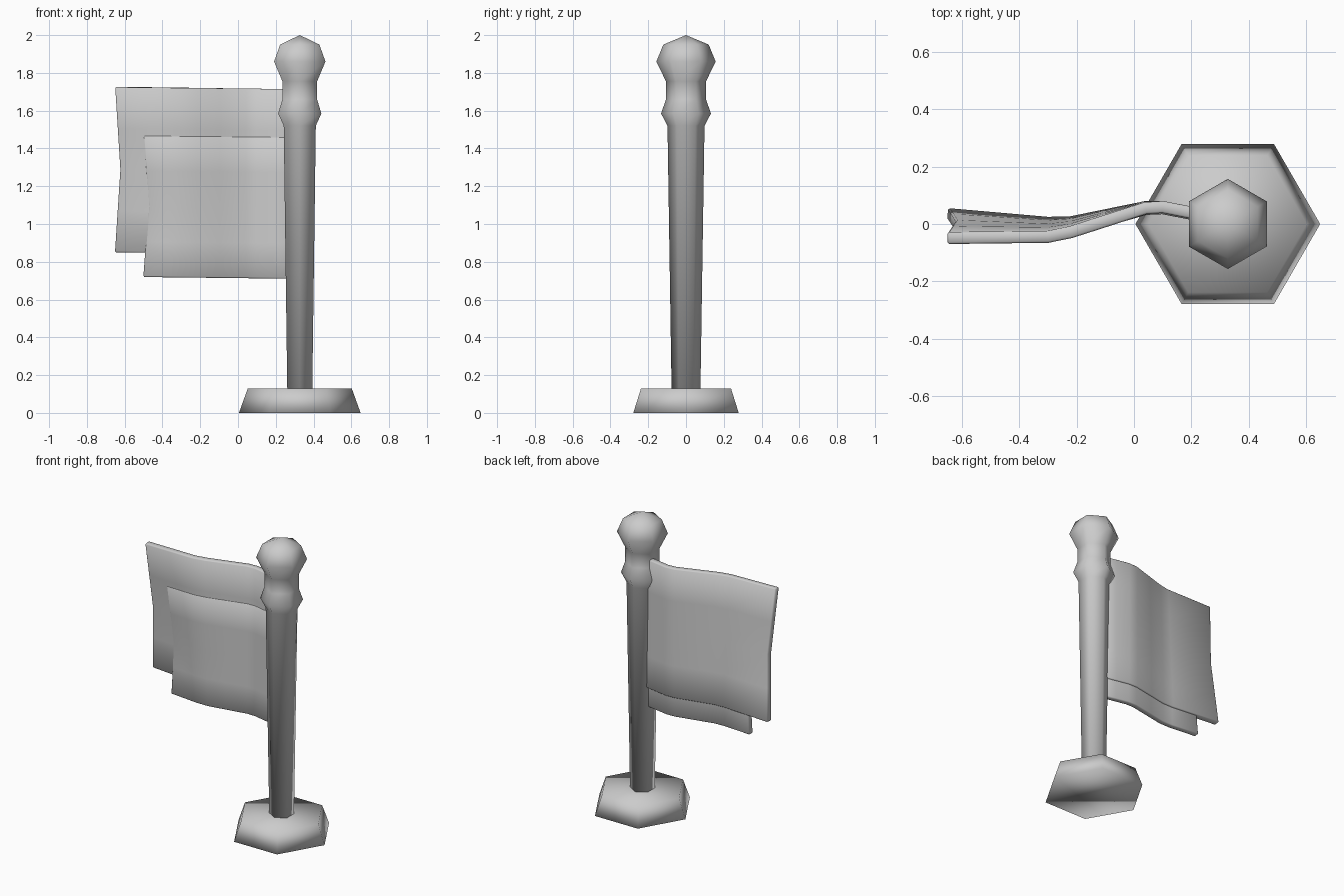
import bpy, bmesh, math

cube = bpy.data.objects.get("Cube")
if cube:
    bpy.data.objects.remove(cube, do_unlink=True)

POLE_X = 0.327

grey = bpy.data.materials.new("plain grey")
grey.use_nodes = True
GREY = (0.6, 0.6, 0.6, 1)
grey.diffuse_color = GREY
grey.node_tree.nodes["Principled BSDF"].inputs["Base Color"].default_value = GREY


def add_object(name, bm):
    bmesh.ops.recalc_face_normals(bm, faces=bm.faces)
    for f in bm.faces:
        f.smooth = True
    mesh = bpy.data.meshes.new(name)
    bm.to_mesh(mesh)
    bm.free()
    mesh.materials.append(grey)
    obj = bpy.data.objects.new(name, mesh)
    bpy.context.collection.objects.link(obj)
    return obj


def hex_turned(name, profile, turn):
    """Six-sided turned shape from (radius, height) pairs; zero radius makes a tip."""
    bm = bmesh.new()
    rings = []
    for r, z in profile:
        count = 6 if r else 1
        angles = [turn + math.tau * i / 6 for i in range(count)]
        rings.append([bm.verts.new((POLE_X + r * math.cos(a), r * math.sin(a), z)) for a in angles])
    for low, high in zip(rings, rings[1:]):
        for i in range(6):
            j = (i + 1) % 6
            top = [high[j], high[i]] if len(high) == 6 else [high[0]]
            bm.faces.new([low[i], low[j]] + top)
    bm.faces.new(rings[0][::-1])
    if len(rings[-1]) == 6:
        bm.faces.new(rings[-1])
    return add_object(name, bm)


def bend(points, x):
    """Height of a polyline of descending x positions."""
    for (xa, ya), (xb, yb) in zip(points, points[1:]):
        if x >= xb:
            return ya + (yb - ya) * (x - xa) / (xb - xa)
    return points[-1][1]


# Waves of the cloth along its upper and lower edges, seen from above
UPPER = [(0.3, 0.02), (0.07, 0.065), (-0.27, -0.045), (-0.65, -0.05)]
LOWER = [(0.3, 0.02), (0.07, 0.065), (-0.25, 0.0), (-0.65, 0.035)]


def cloth(name, end, z_low, z_high, thickness, shift):
    bm = bmesh.new()
    columns = [0.29, 0.19, 0.1, 0.04, -0.1, -0.22, -0.3, end]
    grid = []
    for k in range(5):
        t = k / 4
        z = z_low + (z_high - z_low) * t
        drop = min(1, max(0, (1.72 - z) / 0.87))
        row = []
        for x in columns:
            y = bend(UPPER, x) * (1 - drop) + bend(LOWER, x) * drop
            bow = 0.028 * (1 - abs(2 * t - 1)) if x == end else 0
            lift = 0.012 * (0.29 - x)
            row.append(bm.verts.new((x + bow, y + shift, z + lift)))
        grid.append(row)
    for a, b in zip(grid, grid[1:]):
        for i in range(len(columns) - 1):
            bm.faces.new((a[i], a[i + 1], b[i + 1], b[i]))
    obj = add_object(name, bm)
    solid = obj.modifiers.new("thickness", "SOLIDIFY")
    solid.thickness = thickness
    solid.offset = 0
    bevel = obj.modifiers.new("soft rim", "BEVEL")
    bevel.width = 0.006
    bevel.segments = 1
    bevel.limit_method = "ANGLE"
    bevel.angle_limit = math.radians(50)
    bpy.ops.object.select_all(action="DESELECT")
    obj.select_set(True)
    bpy.context.view_layer.objects.active = obj
    bpy.ops.object.shade_smooth_by_angle(angle=math.radians(50))
    return obj


# Base and pole
hex_turned("base", [(0.322, 0), (0.275, 0.13)], 0)
hex_turned("pole", [(0.076, 0.1), (0.098, 1.52), (0.132, 1.585), (0.106, 1.66),
                    (0.106, 1.755), (0.157, 1.86), (0.12, 1.95), (0, 2.0)], math.pi / 6)

# Two overlapping layers of cloth
cloth("flag_main_layer", -0.65, 0.84, 1.714, 0.042, 0)
cloth("flag_lower_layer", -0.5, 0.71, 1.46, 0.038, -0.006)
